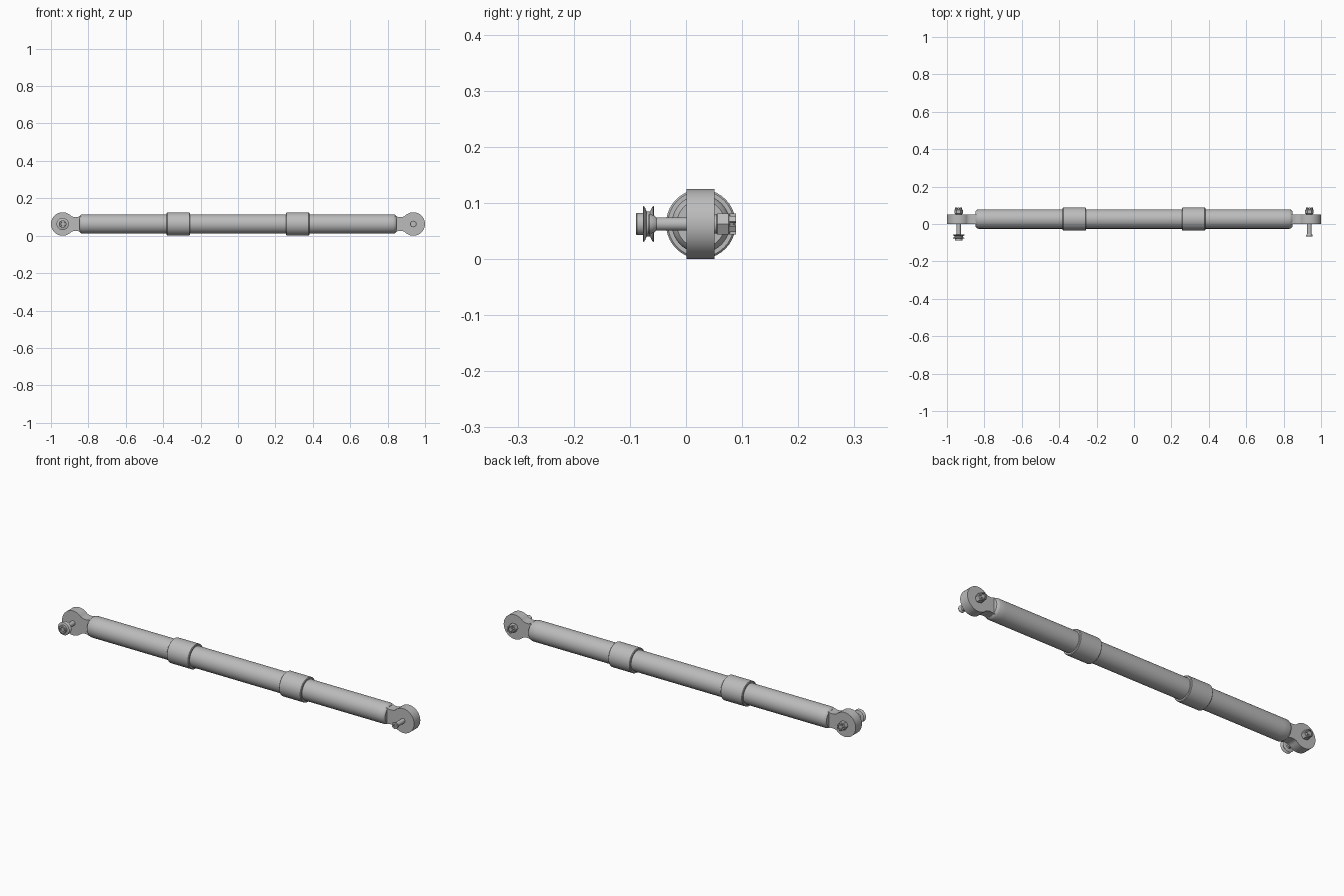
import bpy, bmesh, math
from mathutils import Matrix, Vector

cube = bpy.data.objects.get("Cube")
if cube:
    bpy.data.objects.remove(cube)

steel = bpy.data.materials.new("plain_steel")
steel.use_nodes = True
GREY = (0.5, 0.5, 0.5, 1)
steel.diffuse_color = GREY
steel.node_tree.nodes["Principled BSDF"].inputs["Base Color"].default_value = GREY

CY, CZ = 0.0265, 0.0625      # rod axis
PIN_X = 0.9375               # pin distance from the middle
EYE_R = 0.0625


def finish(name, bm, angle=35):
    bmesh.ops.recalc_face_normals(bm, faces=bm.faces)
    mesh = bpy.data.meshes.new(name)
    bm.to_mesh(mesh)
    bm.free()
    mesh.materials.append(steel)
    obj = bpy.data.objects.new(name, mesh)
    bpy.context.collection.objects.link(obj)
    bpy.ops.object.select_all(action='DESELECT')
    obj.select_set(True)
    bpy.context.view_layer.objects.active = obj
    bpy.ops.object.shade_smooth_by_angle(angle=math.radians(angle))
    return obj


def lathe(name, axis, origin, profile, sides=32):
    """Turn (position, radius) pairs around the x or y axis, capping both ends."""
    bm = bmesh.new()
    rings = []
    for pos, rad in profile:
        ring = []
        for i in range(sides):
            a = math.tau * i / sides
            u, v = rad * math.cos(a), rad * math.sin(a)
            p = Vector((pos, u, v)) if axis == 'x' else Vector((u, pos, v))
            ring.append(bm.verts.new(p + Vector(origin)))
        rings.append(ring)
    for a, b in zip(rings, rings[1:]):
        for i in range(sides):
            j = (i + 1) % sides
            bm.faces.new((a[i], a[j], b[j], b[i]))
    bm.faces.new(rings[0])
    bm.faces.new(rings[-1])
    return finish(name, bm)


# Main tube with rounded shoulders
half = [(0.80, 0.052), (0.832, 0.052), (0.84, 0.049), (0.847, 0.043)]
lathe("main_tube", 'x', (0, CY, CZ),
      [(-x, r) for x, r in reversed(half)] + half, 40)

# Clamping sleeves
for side, name in ((-1, "right_sleeve"), (1, "left_sleeve")):
    c = side * 0.319
    lathe(name, 'x', (0, CY, CZ),
          [(c - 0.062, 0.059), (c - 0.059, 0.0622),
           (c + 0.059, 0.0622), (c + 0.062, 0.059)], 40)


def rod_eye(name, side):
    """Flat round eye whose neck fillets into the tube."""
    start = math.radians(138)
    outline = [(0.82, 0.043), (0.848, 0.041), (0.858, 0.037),
               (0.872, 0.037), (0.882, 0.0385)]
    upper = outline + [(PIN_X + EYE_R * math.cos(start * (1 - i / 20)),
                        EYE_R * math.sin(start * (1 - i / 20))) for i in range(21)]
    loop = upper + [(x, -z) for x, z in reversed(upper[:-1])]
    bm = bmesh.new()
    face = bm.faces.new([bm.verts.new((side * x, 0.001, CZ + z)) for x, z in loop])
    out = bmesh.ops.extrude_face_region(bm, geom=[face])
    moved = [g for g in out["geom"] if isinstance(g, bmesh.types.BMVert)]
    bmesh.ops.translate(bm, verts=moved, vec=(0, 0.05, 0))
    return finish(name, bm)


def castle_nut(name, x):
    """Six-sided nut crowned by six teeth."""
    lathe(name, 'y', (x, 0, CZ), [(0.054, 0.019), (0.056, 0.022), (0.076, 0.022),
                                  (0.078, 0.019)], 6)
    bm = bmesh.new()
    for i in range(6):
        spin = Matrix.Rotation(math.tau * (i + 0.5) / 6, 4, 'Y')
        place = (Matrix.Translation((x, 0.083, CZ)) @ spin
                 @ Matrix.Translation((0.0155, 0, 0))
                 @ Matrix.Diagonal((0.006, 0.012, 0.011, 1)))
        bmesh.ops.create_cube(bm, size=1, matrix=place)
    finish(name + "_crown", bm)


for side, label in ((-1, "right"), (1, "left")):
    x = side * PIN_X
    rod_eye(label + "_eye", side)
    lathe(label + "_washer", 'y', (x, 0, CZ), [(0.05, 0.017), (0.055, 0.017)], 24)
    castle_nut(label + "_nut", x)
    # Pin with a flared, dimpled front end
    lathe(label + "_pin", 'y', (x, 0, CZ),
          [(-0.062, 0.007), (-0.068, 0.007), (-0.068, 0.016), (-0.065, 0.0175),
           (-0.058, 0.016), (-0.053, 0.012), (0.084, 0.012), (0.086, 0.010)], 24)

# Grooved spool and head on the right pin only
lathe("right_spool", 'y', (-PIN_X, 0, CZ),
      [(-0.077, 0.030), (-0.0755, 0.0325), (-0.073, 0.029), (-0.070, 0.022),
       (-0.064, 0.022), (-0.061, 0.029), (-0.0585, 0.0325), (-0.057, 0.030)], 32)
lathe("right_pin_head", 'y', (-PIN_X, 0, CZ),
      [(-0.082, 0.010), (-0.089, 0.011), (-0.089, 0.018), (-0.087, 0.020),
       (-0.074, 0.020)], 24)
